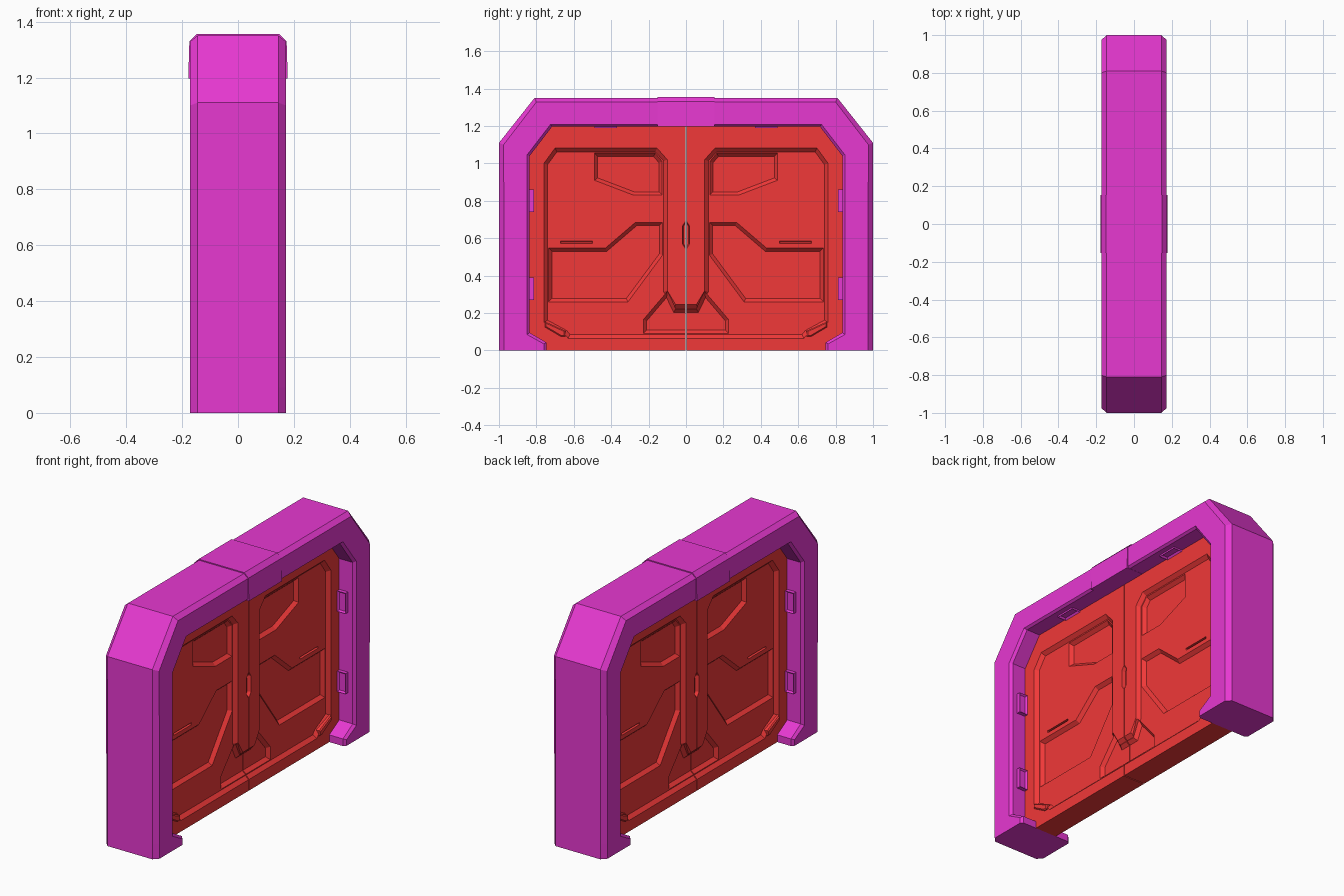
import bpy, bmesh
from mathutils import Vector

if "Cube" in bpy.data.objects:
    bpy.data.objects.remove(bpy.data.objects["Cube"])


def material(name, rgb):
    m = bpy.data.materials.new(name)
    m.diffuse_color = (*rgb, 1)
    m.use_nodes = True
    m.node_tree.nodes["Principled BSDF"].inputs["Base Color"].default_value = m.diffuse_color
    return m


MAGENTA = material("magenta_paint", (0.80, 0.04, 0.64))
RED = material("red_paint", (0.88, 0.04, 0.04))


def make(name, bm, mat=None):
    bmesh.ops.recalc_face_normals(bm, faces=bm.faces[:])
    me = bpy.data.meshes.new(name)
    bm.to_mesh(me)
    bm.free()
    ob = bpy.data.objects.new(name, me)
    bpy.context.collection.objects.link(ob)
    if mat:
        me.materials.append(mat)
    return ob


def offset(poly, d):
    """Shrink a y-z outline by d."""
    pts = [Vector(p) for p in poly]
    n = len(pts)
    area = sum(pts[i].x * pts[(i + 1) % n].y - pts[(i + 1) % n].x * pts[i].y for i in range(n))
    s = 1 if area > 0 else -1
    out = []
    for i, p in enumerate(pts):
        a = (p - pts[i - 1]).normalized()
        b = (pts[(i + 1) % n] - p).normalized()
        na, nb = Vector((-a.y, a.x)) * s, Vector((-b.y, b.x)) * s
        out.append(p + (na + nb) * (d / (1 + na.dot(nb))))
    return out


def loft(loops, closed=False):
    """Skin a list of equal-length 3D loops and cap both ends."""
    bm = bmesh.new()
    rows = [[bm.verts.new(p) for p in lp] for lp in loops]
    n = len(rows[0])
    for r, q in zip(rows, rows[1:]):
        for i in range(n):
            j = (i + 1) % n
            bm.faces.new((r[i], r[j], q[j], q[i]))
    bm.faces.new(rows[0])
    bm.faces.new(rows[-1][::-1])
    return bm


def plate(poly, levels):
    """Prism along x from (x, inset) levels."""
    return loft([[(x, p[0], p[1]) for p in offset(poly, d)] for x, d in levels])


def carve(ob, poly, surf, depth, slope):
    """Cut a sloped-wall recess into both broad faces."""
    for s in (1, -1):
        cut = make("cutter", plate(poly, [(s * (surf + 0.04), 0), (s * surf, 0),
                                          (s * (surf - depth), slope)]))
        mod = ob.modifiers.new("cut", 'BOOLEAN')
        mod.operation, mod.solver, mod.object = 'DIFFERENCE', 'EXACT', cut
        dg = bpy.context.evaluated_depsgraph_get()
        me = bpy.data.meshes.new_from_object(ob.evaluated_get(dg))
        ob.modifiers.clear()
        ob.data = me
        bpy.data.objects.remove(cut)


def mirror_y(ob):
    mod = ob.modifiers.new("mirror", 'MIRROR')
    mod.use_axis = (False, True, False)
    mod.use_mirror_merge = False


# Frame: chamfered section swept around the arch
outer = [(1, 0), (1, 0.04), (1, 0.09), (1, 1.11), (0.81, 1.35)]
face_out = [(0.972, 0), (0.972, 0.04), (0.972, 0.09), (0.975, 1.10), (0.80, 1.328)]
face_in = [(0.76, 0), (0.76, 0.035), (0.85, 0.085), (0.85, 1.045), (0.725, 1.208)]
inner = [(0.745, 0), (0.745, 0.042), (0.836, 0.095), (0.836, 1.04), (0.715, 1.198)]
ring = [(outer, -.145), (face_out, -.172), (face_in, -.172), (inner, -.158),
        (inner, .158), (face_in, .172), (face_out, .172), (outer, .145)]
sections = [[(x, line[i][0], line[i][1]) for line, x in ring] for i in range(5)]
sections += [[(x, -y, z) for x, y, z in s] for s in reversed(sections)]
make("frame", loft(sections), MAGENTA)

# Raised block at the middle of the lintel
prof = [(-.178, 1.197), (.178, 1.197), (.174, 1.33), (.148, 1.356), (-.148, 1.356), (-.174, 1.33)]
make("lintel_block", loft([[(x, y, z) for x, z in prof] for y in (-.153, .153)]), MAGENTA)

# Door leaf with its recessed panels
T = 0.07
leaf = make("door_leaf", plate(
    [(.003, 0), (.75, 0), (.75, .04), (.84, .09), (.84, 1.04), (.718, 1.203), (.003, 1.203)],
    [(-T, 0), (T, 0)]), RED)
panel = [(.10, 1.02), (.155, 1.082), (.70, 1.082), (.76, 1.0), (.76, .15), (.65, .09), (.63, .065),
         (-.1, .065), (-.1, .245), (.055, .245), (.10, .32)]
carve(leaf, panel, T, 0.02, 0.02)
F = T - 0.02
upper_pocket = [(.49, 1.055), (.49, .91), (.28, .83), (.127, .83), (.127, 1.01), (.165, 1.055)]
lower_pocket = [(.125, .685), (.27, .685), (.43, .548), (.735, .548), (.735, .26), (.31, .26), (.125, .51)]
foot_pocket = [(.228, .09), (.228, .165), (.10, .315), (.055, .222),
               (-.055, .222), (-.10, .315), (-.228, .165), (-.228, .09)]
for poly in (upper_pocket, lower_pocket, foot_pocket):
    carve(leaf, poly, F, 0.02, 0.018)
# Thin slot and handle recess
carve(leaf, [(.50, .573), (.67, .573), (.67, .585), (.50, .585)], F, 0.012, 0.002)
carve(leaf, [(0, .695), (.02, .665), (.02, .57), (0, .54), (-.02, .57), (-.02, .665)], T, 0.02, 0.006)
mirror_y(leaf)

for s, side in ((1, "front"), (-1, "back")):
    # Corner bar on each leaf
    bar = make("corner_bar_" + side, plate(
        [(.755, .155), (.755, .125), (.67, .075), (.645, .075), (.645, .105)],
        [(s * (F - .005), 0), (s * (T + .004), 0), (s * (T + .01), .006)]), RED)
    mirror_y(bar)

    # Latch clips on the jambs and lintel: small blocks with a sunk face
    for name, c, size, axis in (("jamb_clip_low", (.1, .833, .33), (.055, .04, .12), Vector((0, -1, 0))),
                                ("jamb_clip_high", (.1, .833, .80), (.055, .04, .12), Vector((0, -1, 0))),
                                ("lintel_clip", (.1, .43, 1.203), (.055, .12, .03), Vector((0, 0, -1)))):
        bm = bmesh.new()
        bmesh.ops.create_cube(bm, size=1)
        bmesh.ops.scale(bm, vec=size, verts=bm.verts[:])
        bm.normal_update()
        f = max(bm.faces, key=lambda q: q.normal.dot(axis))
        bmesh.ops.inset_region(bm, faces=[f], thickness=.012)
        bmesh.ops.translate(bm, vec=-axis * .01, verts=f.verts[:])
        bmesh.ops.translate(bm, vec=(s * c[0], c[1], c[2]), verts=bm.verts[:])
        mirror_y(make(name + "_" + side, bm, MAGENTA))
